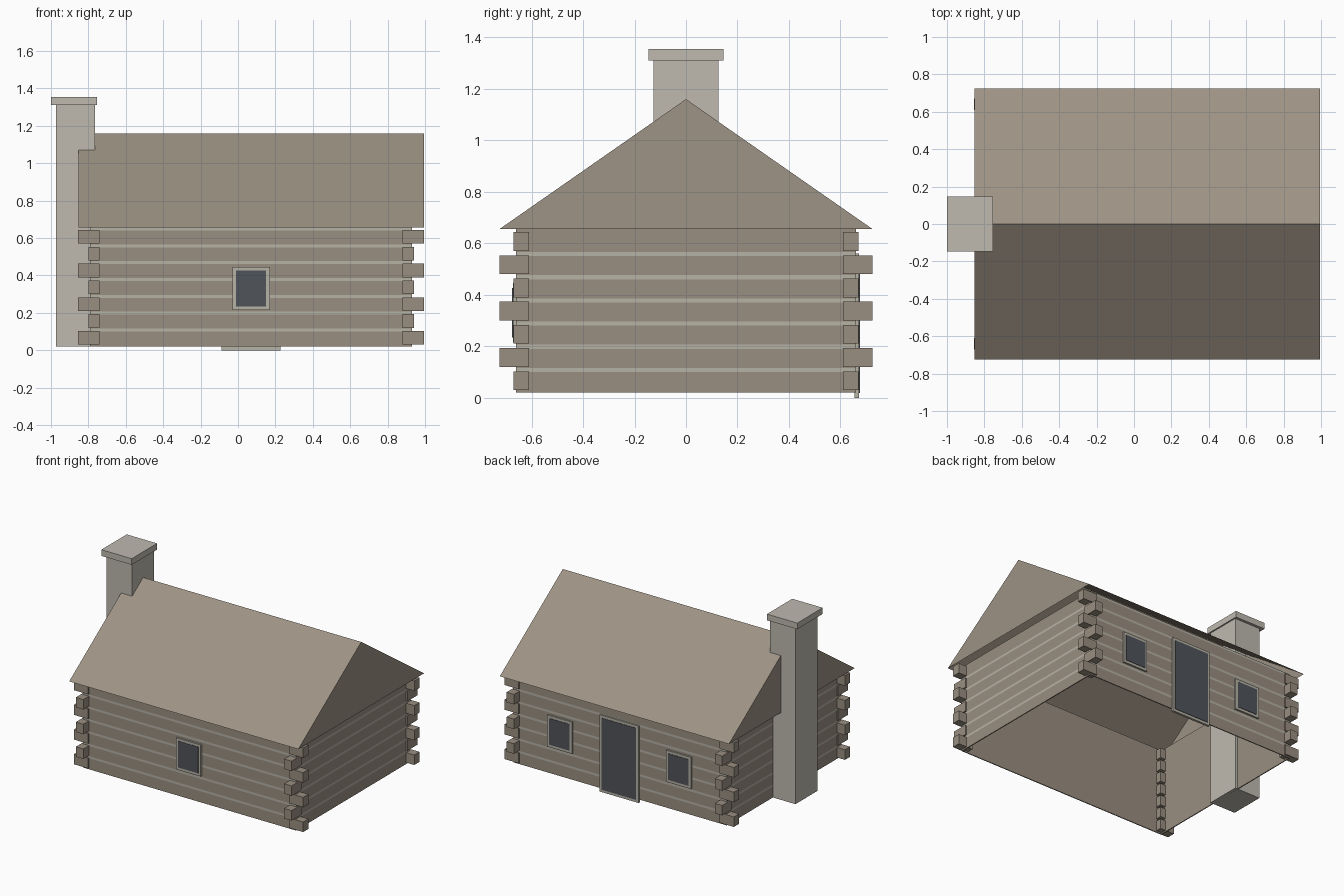
import bpy
import bmesh

cube = bpy.data.objects.get("Cube")
if cube:
    bpy.data.objects.remove(cube, do_unlink=True)


def material(name, rgb):
    # 8-bit display colour converted to linear
    color = [((c / 255 + 0.055) / 1.055) ** 2.4 for c in rgb] + [1]
    mat = bpy.data.materials.new(name)
    mat.use_nodes = True
    mat.diffuse_color = color
    mat.node_tree.nodes["Principled BSDF"].inputs["Base Color"].default_value = color
    return mat


WOOD = material("log wood", (154, 143, 129))
ROOF = material("roof shingle", (158, 147, 133))
STONE = material("chimney stone", (191, 186, 176))
TRIM = material("pale mortar and trim", (182, 178, 166))
GLASS = material("dark glass", (80, 84, 90))


def finish(name, bm, *mats):
    mesh = bpy.data.meshes.new(name)
    bm.to_mesh(mesh)
    bm.free()
    for mat in mats:
        mesh.materials.append(mat)
    obj = bpy.data.objects.new(name, mesh)
    bpy.context.collection.objects.link(obj)
    return obj


def add_box(bm, xs, ys, zs):
    (x0, x1), (y0, y1), (z0, z1) = sorted(xs), sorted(ys), sorted(zs)
    for v in bmesh.ops.create_cube(bm, size=1)["verts"]:
        v.co = (x1 if v.co.x > 0 else x0,
                y1 if v.co.y > 0 else y0,
                z1 if v.co.z > 0 else z0)


def box(name, xs, ys, zs, mat):
    bm = bmesh.new()
    add_box(bm, xs, ys, zs)
    return finish(name, bm, mat)


CX = 0.07            # middle of the cabin along x
HALF_X, HALF_Y = 0.86, 0.66
BASE, EAVE, RIDGE = 0.02, 0.655, 1.16
PITCH, GAP = 0.09, 0.016

# Walls: stacked bands, logs alternating with mortar strips
heights = [BASE]
for k in range(1, 8):
    heights += [0.01 + PITCH * k, 0.01 + PITCH * k + GAP]
bm = bmesh.new()
rings = []
for z in heights:
    rings.append([bm.verts.new((CX + sx * HALF_X, sy * HALF_Y, z))
                  for sx, sy in ((-1, -1), (1, -1), (1, 1), (-1, 1))])
for level, (low, high) in enumerate(zip(rings, rings[1:])):
    for i in range(4):
        j = (i + 1) % 4
        face = bm.faces.new((low[i], low[j], high[j], high[i]))
        top_side = level == len(rings) - 2 and i % 2 == 1
        face.material_index = 1 if level % 2 == 0 or top_side else 0
walls = finish("log_walls", bm, TRIM, WOOD)
shell = walls.modifiers.new("thickness", "SOLIDIFY")
shell.thickness = 0.01
shell.offset = -1
shell.material_offset = 1
shell.material_offset_rim = 1

# Interlocking log ends at the four corners
bm = bmesh.new()
for level in range(7):
    z = 0.03 + PITCH * level
    out_x, out_y = (0.925, 0.67) if level % 2 == 0 else (0.87, 0.725)
    for sx in (-1, 1):
        for sy in (-1, 1):
            add_box(bm, (CX + sx * 0.81, CX + sx * out_x),
                    (sy * 0.61, sy * out_y), (z, z + 0.073))
finish("corner_log_ends", bm, WOOD)

# Roof: two slopes and two gable ends, open underneath
bm = bmesh.new()
ends = [[bm.verts.new((CX + sx * 0.924, y, z))
         for y, z in ((-0.725, EAVE), (0, RIDGE), (0.725, EAVE))]
        for sx in (-1, 1)]
left, right = ends
for k in range(2):
    bm.faces.new((left[k], right[k], right[k + 1], left[k + 1]))
bm.faces.new(left)
bm.faces.new(right[::-1])
finish("gable_roof", bm, ROOF)

# Chimney
box("chimney_stack", (-0.972, -0.765), (-0.127, 0.127), (BASE, 1.31), STONE)
box("chimney_cap", (-1.0, -0.755), (-0.146, 0.146), (1.31, 1.355), STONE)


def opening(name, x, width, z0, z1, side, border, sill):
    # trim plate with a dark pane on its face
    w = width / 2
    box(name + "_frame", (x - w, x + w), (side * 0.655, side * 0.672), (z0, z1), TRIM)
    box(name + "_pane", (x - w + border, x + w - border),
        (side * 0.67, side * 0.675), (z0 + sill, z1 - border), GLASS)


opening("front_window", CX, 0.2, 0.215, 0.445, -1, 0.019, 0.019)
for label, dx in (("left", 0.48), ("right", -0.48)):
    opening("back_window_" + label, CX + dx, 0.2, 0.215, 0.445, 1, 0.019, 0.019)
opening("back_door", CX, 0.316, 0.0, 0.56, 1, 0.019, 0.019)
